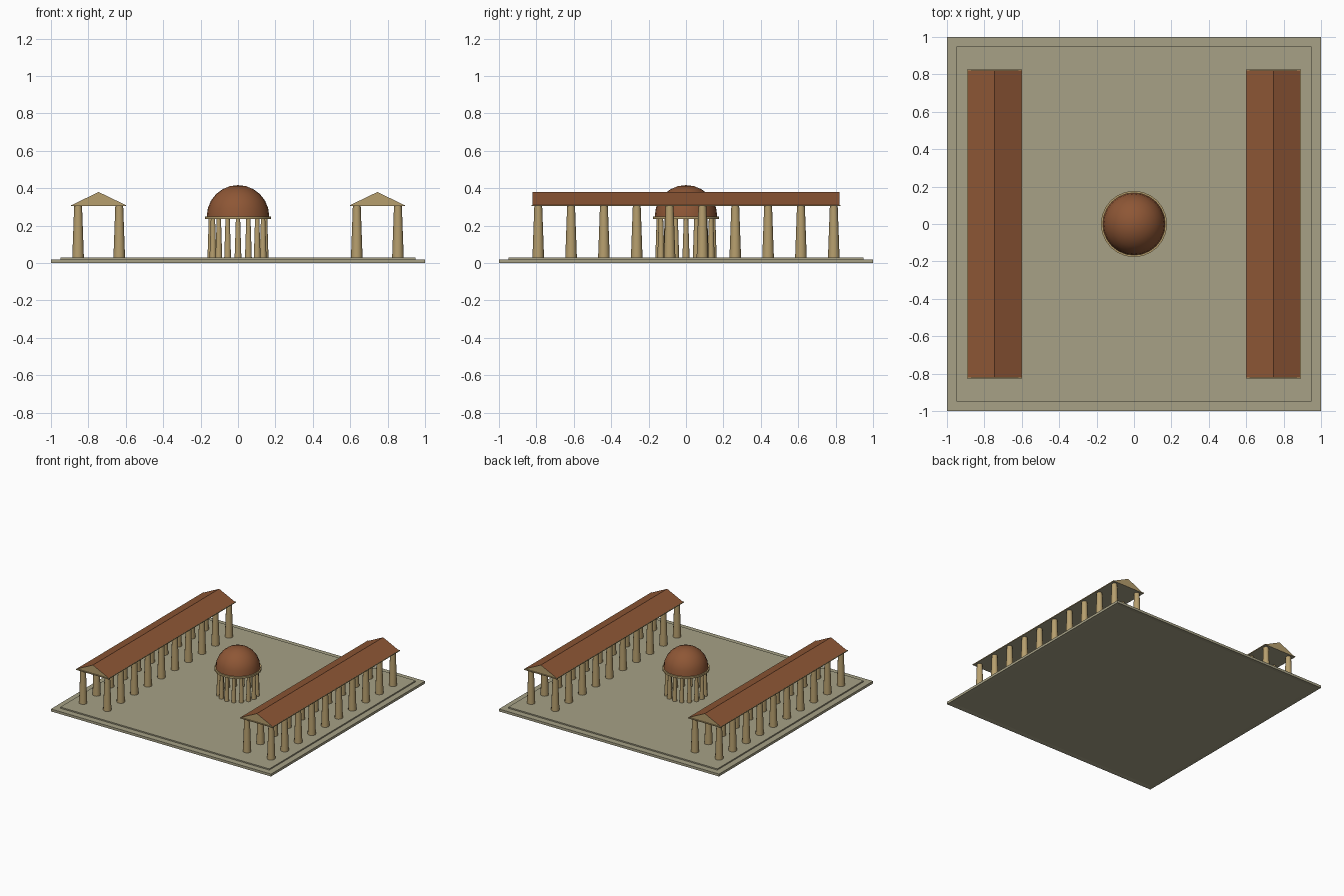
import bpy, bmesh, math
from mathutils import Matrix

if "Cube" in bpy.data.objects:
    bpy.data.objects.remove(bpy.data.objects["Cube"])


def material(name, rgb):
    m = bpy.data.materials.new(name)
    m.diffuse_color = (*rgb, 1)
    m.use_nodes = True
    m.node_tree.nodes["Principled BSDF"].inputs["Base Color"].default_value = m.diffuse_color
    return m


STONE = material("grey paving stone", (0.385, 0.357, 0.238))
TAN = material("tan limestone", (0.47, 0.345, 0.155))
TILE = material("terracotta tile", (0.27, 0.094, 0.036))


def finish(name, bm, mats, rule=None):
    """Turn a bmesh into an object, colouring faces by a normal-based rule."""
    bm.normal_update()
    if rule:
        for f in bm.faces:
            f.material_index = rule(f.normal)
    me = bpy.data.meshes.new(name)
    bm.to_mesh(me)
    bm.free()
    for m in mats:
        me.materials.append(m)
    ob = bpy.data.objects.new(name, me)
    bpy.context.collection.objects.link(ob)
    return ob


def smooth(ob, angle):
    bpy.ops.object.select_all(action='DESELECT')
    ob.select_set(True)
    bpy.context.view_layer.objects.active = ob
    bpy.ops.object.shade_smooth_by_angle(angle=math.radians(angle))


def box(name, cx, hx, hy, z0, z1, mats, rule=None, recess=0):
    bm = bmesh.new()
    mat = Matrix.Translation((cx, 0, (z0 + z1) / 2)) @ Matrix.Diagonal((2 * hx, 2 * hy, z1 - z0, 1))
    bmesh.ops.create_cube(bm, size=1, matrix=mat)
    if recess:  # shallow panel let into the underside
        bm.normal_update()
        under = [f for f in bm.faces if f.normal.z < -0.5]
        bmesh.ops.inset_region(bm, faces=under, thickness=0.05)
        bmesh.ops.translate(bm, vec=(0, 0, recess), verts=under[0].verts)
    return finish(name, bm, mats, rule)


def columns(name, spots, r1, r2, z0, z1, sides):
    bm = bmesh.new()
    for x, y in spots:
        bmesh.ops.create_cone(bm, cap_ends=True, segments=sides, radius1=r1, radius2=r2,
                              depth=z1 - z0, matrix=Matrix.Translation((x, y, (z0 + z1) / 2)))
    smooth(finish(name, bm, [TAN]), 50)


# Stepped platform
box("lower_step", 0, 1.0, 1.0, 0, 0.02, [STONE], recess=0.004)
box("upper_step", 0, 0.95, 0.95, 0.02, 0.03, [STONE])

# Two colonnaded halls, one on each side
for side, cx in (("left", -0.745), ("right", 0.745)):
    spots = [(cx + dx, -0.79 + i * 1.58 / 9) for dx in (-0.11, 0.11) for i in range(10)]
    columns(side + "_hall_columns", spots, 0.031, 0.021, 0.03, 0.307, 12)
    # Thin eave slab: tan edges, grey ceiling
    box(side + "_hall_eave", cx, 0.147, 0.827, 0.304, 0.311, [TAN, STONE],
        lambda n: 1 if n.z < -0.5 else 0)
    # Gabled roof: tiled slopes, tan gable ends
    bm = bmesh.new()
    tri = [bm.verts.new((cx + x, -0.82, z)) for x, z in ((-0.143, 0.311), (0.143, 0.311), (0, 0.38))]
    face = bm.faces.new(tri)
    ext = bmesh.ops.extrude_face_region(bm, geom=[face], use_keep_orig=True)
    bmesh.ops.translate(bm, vec=(0, 1.64, 0),
                        verts=[v for v in ext["geom"] if isinstance(v, bmesh.types.BMVert)])
    bmesh.ops.recalc_face_normals(bm, faces=bm.faces)
    finish(side + "_hall_roof", bm, [TAN, TILE], lambda n: 1 if n.z > 0.3 else 0)

# Round pavilion: ring of columns, ring beam and dome
ring = [(0.145 * math.cos(i * math.pi / 8), 0.145 * math.sin(i * math.pi / 8)) for i in range(16)]
columns("pavilion_columns", ring, 0.019, 0.012, 0.03, 0.238, 10)

bm = bmesh.new()
bmesh.ops.create_cone(bm, cap_ends=True, segments=24, radius1=0.177, radius2=0.177,
                      depth=0.015, matrix=Matrix.Translation((0, 0, 0.2425)))
smooth(finish("pavilion_ring_beam", bm, [TAN]), 40)

bm = bmesh.new()
bmesh.ops.create_uvsphere(bm, u_segments=24, v_segments=12, radius=0.167,
                          matrix=Matrix.Translation((0, 0, 0.25)))
bmesh.ops.delete(bm, geom=[v for v in bm.verts if v.co.z < 0.249], context='VERTS')
smooth(finish("pavilion_dome", bm, [TILE]), 60)
